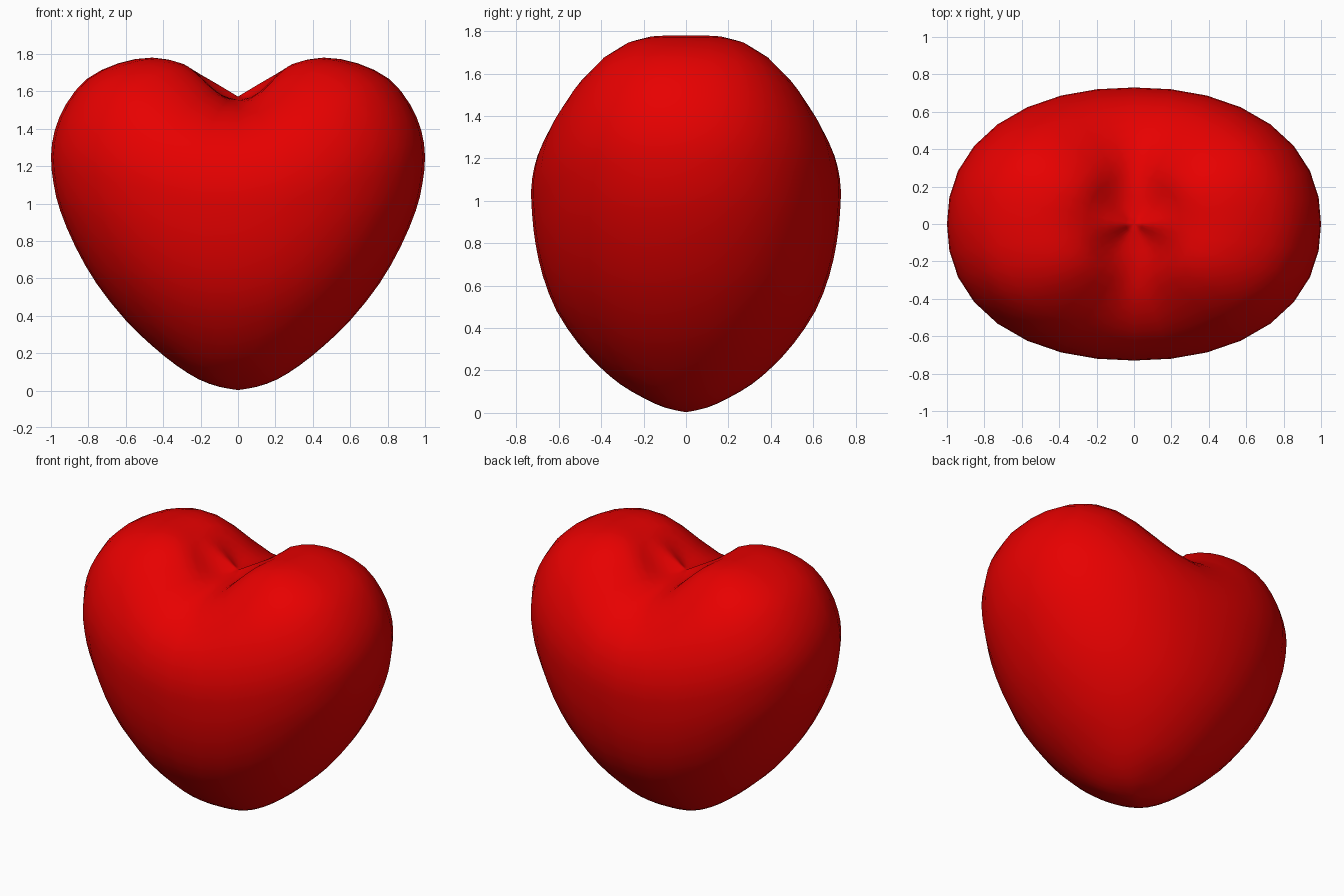
import bpy, bmesh, math
from mathutils import Vector

if "Cube" in bpy.data.objects:
    bpy.data.objects.remove(bpy.data.objects["Cube"])

SEGMENTS = 32

# Meridian profiles (radius, height), bottom tip to cleft: through the lobes, and through the cleft
LOBE = [(0, 0.003), (.1, .02), (.21, .06), (.33, .135), (.46, .24), (.60, .375), (.755, .57), (.87, .77),
        (.95, .96), (.985, 1.1), (1.0, 1.25), (.98, 1.39), (.92, 1.53), (.81, 1.665), (.64, 1.75),
        (.46, 1.78), (.31, 1.75), (.20, 1.69), (.10, 1.632), (0, 1.572)]
CLEFT = [(0, 0.003), (.1, .025), (.2, .07), (.31, .135), (.41, .22), (.51, .33), (.61, .48), (.675, .645),
         (.71, .80), (.725, .93), (.73, 1.05), (.715, 1.16), (.68, 1.26), (.62, 1.35), (.53, 1.43),
         (.42, 1.49), (.31, 1.525), (.20, 1.55), (.10, 1.56), (0, 1.572)]


def smooth_path(points):
    """Catmull-Rom curve with one extra sample between neighbours."""
    p = [Vector(q) for q in points]
    out = []
    for i in range(len(p) - 1):
        a, b, c, d = p[max(i - 1, 0)], p[i], p[i + 1], p[min(i + 2, len(p) - 1)]
        out += [b, (9 * (b + c) - a - d) / 16]
    return out + [p[-1]]


def ring_point(lobe, cleft, angle):
    c, s = math.cos(angle), math.sin(angle)
    # slightly squared ellipse, with height blended from cleft to lobe
    k = (abs(c) ** 2.2 + abs(s) ** 2.2) ** (-1 / 2.2)
    w = 1 - abs(s) ** 4.2
    z = cleft.y + (lobe.y - cleft.y) * w
    # four small dimples round the middle of the cleft
    if lobe.y > 1.5 and lobe.x < .3:
        z -= .04 * math.sin(2 * angle) ** 2 * math.sin(math.pi * lobe.x / .3)
    return (lobe.x * c * k, cleft.x * s * k, z)


# Heart body
bm = bmesh.new()
pairs = list(zip(smooth_path(LOBE), smooth_path(CLEFT)))
rings = [[bm.verts.new(ring_point(a, b, math.tau * i / SEGMENTS)) for i in range(SEGMENTS)]
         for a, b in pairs[1:-1]]
bottom = bm.verts.new((0, 0, pairs[0][0].y))
top = bm.verts.new((0, 0, pairs[-1][0].y))
for i in range(SEGMENTS):
    j = (i + 1) % SEGMENTS
    bm.faces.new((bottom, rings[0][j], rings[0][i]))
    bm.faces.new((top, rings[-1][i], rings[-1][j]))
    for lo, hi in zip(rings, rings[1:]):
        bm.faces.new((lo[i], lo[j], hi[j], hi[i]))
for f in bm.faces:
    f.smooth = True
bmesh.ops.recalc_face_normals(bm, faces=bm.faces)

mesh = bpy.data.meshes.new("heart")
bm.to_mesh(mesh)
bm.free()
heart = bpy.data.objects.new("heart", mesh)
bpy.context.collection.objects.link(heart)

# Red finish
red = bpy.data.materials.new("red")
red.diffuse_color = (0.8, 0, 0, 1)
red.use_nodes = True
red.node_tree.nodes["Principled BSDF"].inputs["Base Color"].default_value = red.diffuse_color
mesh.materials.append(red)
